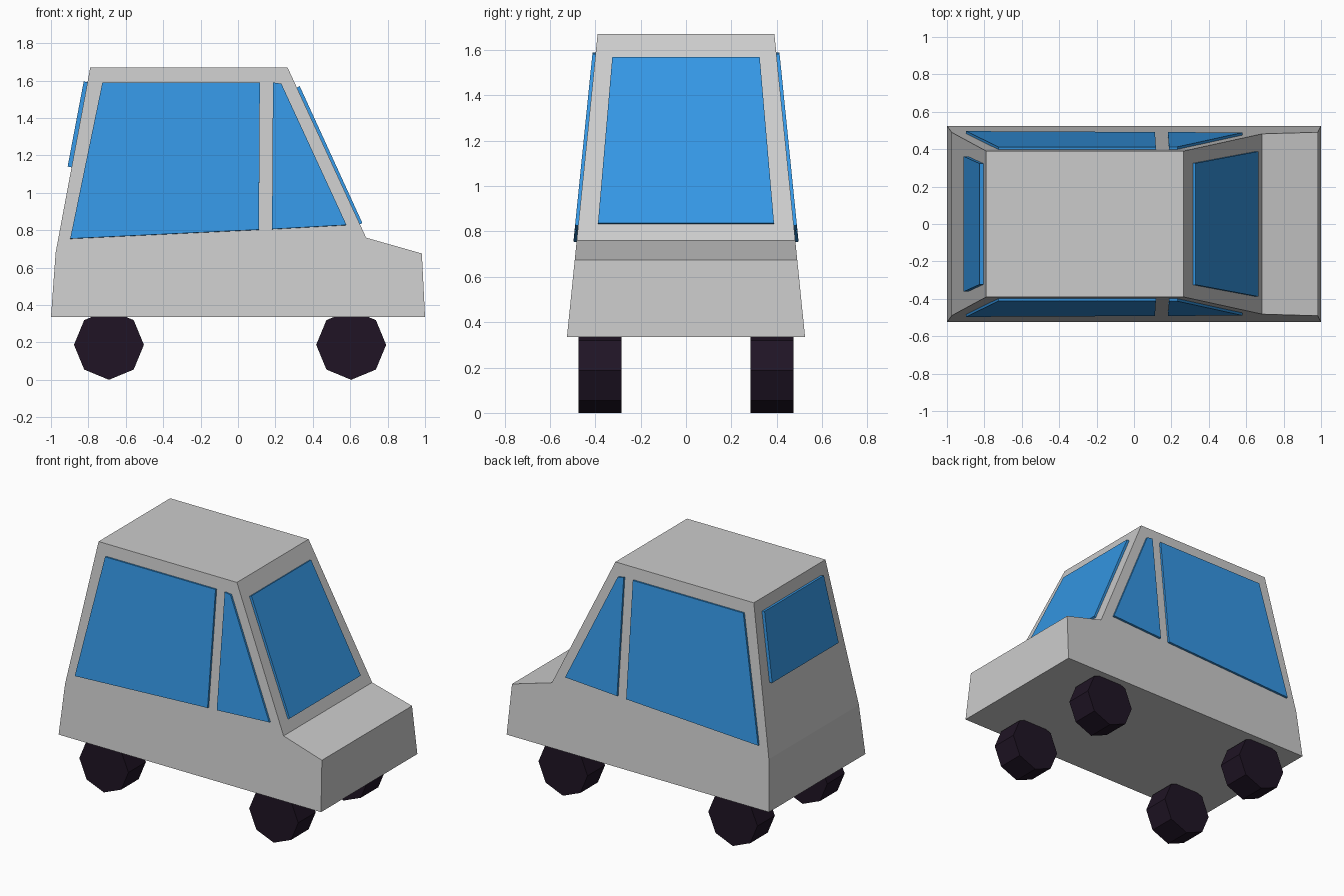
import bpy, bmesh, math
from mathutils import Vector

if "Cube" in bpy.data.objects:
    bpy.data.objects.remove(bpy.data.objects["Cube"])


def material(name, rgb):
    m = bpy.data.materials.new(name)
    m.diffuse_color = (*rgb, 1)
    m.use_nodes = True
    m.node_tree.nodes["Principled BSDF"].inputs["Base Color"].default_value = m.diffuse_color
    return m


glass = material("blue_glass", (0.035, 0.31, 0.78))
rubber = material("dark_rubber", (0.014, 0.007, 0.018))


def prism(name, ring_a, ring_b, mat=None):
    """Closed solid joining two matching outlines."""
    bm = bmesh.new()
    a = [bm.verts.new(p) for p in ring_a]
    b = [bm.verts.new(p) for p in ring_b]
    bm.faces.new(a)
    bm.faces.new(b)
    for i in range(len(a)):
        j = (i + 1) % len(a)
        bm.faces.new((a[i], a[j], b[j], b[i]))
    bmesh.ops.recalc_face_normals(bm, faces=bm.faces)
    me = bpy.data.meshes.new(name)
    bm.to_mesh(me)
    bm.free()
    ob = bpy.data.objects.new(name, me)
    bpy.context.collection.objects.link(ob)
    if mat:
        me.materials.append(mat)
    return ob


def half_width(z):
    """Flat body sides lean inward with height."""
    return 0.525 - (z - 0.335) * 0.135 / 1.335


def pane(name, outer, normal, thick):
    """Glass plate: outer outline plus thickness sunk slightly into the body."""
    n = Vector(normal).normalized() * (thick + 0.004)
    outer = [Vector(p) for p in outer]
    return prism(name, outer, [p - n for p in outer], glass)


# Body shell
profile = [(-1, 0.335), (1, 0.335), (0.983, 0.675), (0.685, 0.76),
           (0.265, 1.67), (-0.79, 1.67), (-0.975, 0.68)]
prism("body", [(x, -half_width(z), z) for x, z in profile],
      [(x, half_width(z), z) for x, z in profile])

# Side windows
side_panes = {
    "rear_side_window": [(-0.897, 0.755), (0.112, 0.803), (0.117, 1.59), (-0.725, 1.59)],
    "front_side_window": [(0.182, 0.806), (0.58, 0.828), (0.232, 1.583), (0.187, 1.59)],
}
for label, s in (("near", -1), ("far", 1)):
    for name, pts in side_panes.items():
        pane(f"{label}_{name}",
             [(x, s * (half_width(z) + 0.014), z) for x, z in pts],
             (0, s, 0.101), 0.014)

# Windscreen and tailgate window
pane("windscreen", [(0.665, -0.388, 0.838), (0.665, 0.388, 0.838),
                    (0.33, 0.325, 1.57), (0.33, -0.325, 1.57)],
     (0.908, 0, 0.419), 0.017)
pane("tailgate_window", [(-0.911, -0.362, 1.14), (-0.911, 0.362, 1.14),
                         (-0.825, 0.323, 1.595), (-0.825, -0.323, 1.595)],
     (-0.983, 0, 0.184), 0.02)

# Eight-sided wheels
for end, x in (("rear", -0.69), ("front", 0.605)):
    for label, s in (("near", -1), ("far", 1)):
        rim = [(x + 0.187 * math.cos(k * math.pi / 4),
                0.187 + 0.187 * math.sin(k * math.pi / 4)) for k in range(8)]
        prism(f"{label}_{end}_wheel", [(u, s * 0.285, v) for u, v in rim],
              [(u, s * 0.475, v) for u, v in rim], rubber)
